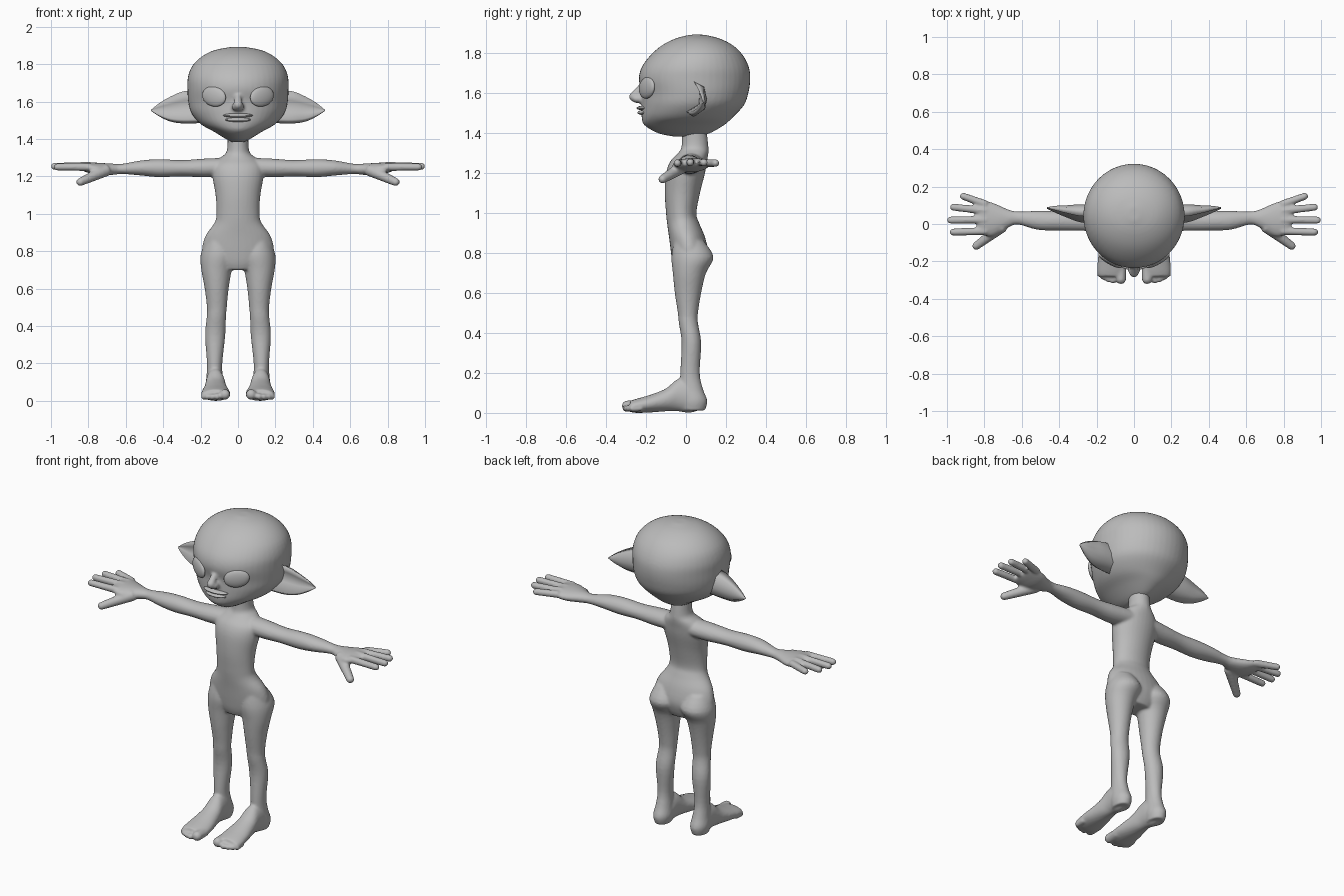
import bpy, bmesh, math
from mathutils import Vector, Matrix

if "Cube" in bpy.data.objects:
    bpy.data.objects.remove(bpy.data.objects["Cube"])

skin_mat = bpy.data.materials.new("plain grey")
skin_mat.diffuse_color = (0.5, 0.5, 0.5, 1)
skin_mat.use_nodes = True
skin_mat.node_tree.nodes["Principled BSDF"].inputs["Base Color"].default_value = skin_mat.diffuse_color


def skin(bm, rings):
    """Bridge equal-length rings of points into a closed tube."""
    vs = [[bm.verts.new(p) for p in r] for r in rings]
    n = len(vs[0])
    for a, b in zip(vs, vs[1:]):
        for i in range(n):
            j = (i + 1) % n
            bm.faces.new((a[i], a[j], b[j], b[i]))
    bm.faces.new(vs[0])
    bm.faces.new(vs[-1])


def refine(rows, steps=4):
    """Catmull-Rom interpolation between section rows."""
    out = []
    for k in range(len(rows) - 1):
        p0, p1, p2 = rows[max(k - 1, 0)], rows[k], rows[k + 1]
        p3 = rows[min(k + 2, len(rows) - 1)]
        for s in range(steps):
            t = s / steps
            out.append([0.5 * (2 * b + (c - a) * t + (2 * a - 5 * b + 4 * c - d) * t * t
                               + (3 * b - a - 3 * c + d) * t ** 3)
                        for a, b, c, d in zip(p0, p1, p2, p3)])
    return out + [list(rows[-1])]


def loft(bm, axis, rows, sx=1, n=32):
    """Elliptical sections (position, a0, a1, b0, b1) along an axis."""
    rings = []
    for t, a0, a1, b0, b1 in refine(rows):
        ring = []
        for i in range(n):
            w = 2 * math.pi * i / n
            a = (a0 + a1) / 2 + (a1 - a0) / 2 * math.cos(w)
            b = (b0 + b1) / 2 + (b1 - b0) / 2 * math.sin(w)
            p = {'x': (t, a, b), 'y': (a, t, b), 'z': (a, b, t)}[axis]
            ring.append((p[0] * sx, p[1], p[2]))
        rings.append(ring)
    skin(bm, rings)


def ball(bm, c, r, rot=Matrix()):
    m = Matrix.Translation(c) @ rot @ Matrix.Diagonal((*r, 1))
    bmesh.ops.create_uvsphere(bm, u_segments=24, v_segments=14, radius=1, matrix=m)


def digit(bm, p, q, r0, r1, sx=1):
    """Tapered rod with a rounded tip."""
    p, q = Vector((p[0] * sx, *p[1:])), Vector((q[0] * sx, *q[1:]))
    d = q - p
    m = Matrix.Translation((p + q) / 2) @ d.to_track_quat('Z', 'Y').to_matrix().to_4x4()
    bmesh.ops.create_cone(bm, cap_ends=True, segments=16, radius1=r0, radius2=r1,
                          depth=d.length, matrix=m)
    ball(bm, q, (r1, r1, r1))


def finish(bm, name, voxel=0, smooth=5):
    bmesh.ops.recalc_face_normals(bm, faces=bm.faces)
    for f in bm.faces:
        f.smooth = True
    me = bpy.data.meshes.new(name)
    bm.to_mesh(me)
    bm.free()
    me.materials.append(skin_mat)
    ob = bpy.data.objects.new(name, me)
    bpy.context.collection.objects.link(ob)
    if voxel:
        rm = ob.modifiers.new("blend", 'REMESH')
        rm.mode, rm.voxel_size, rm.use_smooth_shade = 'VOXEL', voxel, True
        sm = ob.modifiers.new("soften", 'SMOOTH')
        sm.factor, sm.iterations = 0.5, smooth
    return ob


# Body: torso and neck, then mirrored limbs
bm = bmesh.new()
torso = [(.70, .11, -.05, .08), (.74, .16, -.065, .10), (.80, .192, -.075, .112),
         (.88, .175, -.085, .095), (.95, .127, -.095, .066), (1.0, .115, -.10, .052),
         (1.1, .12, -.106, .07), (1.2, .137, -.10, .095), (1.26, .135, -.078, .105),
         (1.30, .095, -.04, .112), (1.335, .06, -.022, .112), (1.44, .055, -.02, .10)]
loft(bm, 'z', [(z, -h, h, a, b) for z, h, a, b in torso])
arm = [(.06, -.04, .09, 1.2, 1.3), (.18, -.04, .08, 1.195, 1.295), (.3, -.036, .07, 1.2, 1.287),
       (.42, -.036, .07, 1.196, 1.292), (.52, -.03, .07, 1.205, 1.285),
       (.62, -.003, .067, 1.213, 1.267), (.67, -.018, .077, 1.208, 1.268),
       (.75, -.065, .112, 1.205, 1.273), (.81, -.06, .125, 1.222, 1.274),
       (.84, -.045, .11, 1.235, 1.265)]
leg = [(.86, .04, .17, -.06, .09), (.78, .008, .2, -.073, .138), (.70, .033, .196, -.066, .10),
       (.6, .05, .178, -.056, .076), (.5, .06, .166, -.041, .06), (.45, .064, .167, -.036, .06),
       (.35, .068, .176, -.022, .076), (.2, .084, .166, -.029, .069), (.12, .08, .17, -.03, .085),
       (.06, .073, .177, -.03, .107), (.012, .083, .167, -.02, .095)]
foot = [(.08, .09, .16, .02, .08), (.02, .075, .172, .0, .16), (-.04, .07, .172, .008, .17),
        (-.1, .06, .18, .008, .122), (-.18, .045, .193, .002, .09), (-.25, .04, .197, .0, .07),
        (-.28, .045, .19, .005, .06)]
fingers = [((.79, .105, 1.25), (.912, .148, 1.25)), ((.79, .07, 1.255), (.965, .09, 1.253)),
           ((.79, .022, 1.257), (.981, .021, 1.254)), ((.79, -.038, 1.25), (.966, -.043, 1.25))]
toes = [(.07, -.294, .028), (.112, -.302, .017), (.138, -.296, .016),
        (.161, -.285, .016), (.181, -.27, .016)]
for s in (1, -1):
    loft(bm, 'x', arm, s)
    loft(bm, 'z', leg, s)
    loft(bm, 'y', foot, s)
    for p, q in fingers:
        digit(bm, p, q, .021, .0195, s)
    digit(bm, (.70, -.01, 1.235), (.843, -.117, 1.17), .033, .022, s)
    for x, y, r in toes:
        digit(bm, (x, -.22, r + .008), (x, y, r + .006), r, r, s)
finish(bm, "body", .0075)

# Head with nose
bm = bmesh.new()
head = [(1.383, .03, -.06, .06), (1.40, .065, -.14, .12), (1.44, .13, -.208, .19),
        (1.48, .2, -.222, .235), (1.54, .25, -.222, .29), (1.60, .266, -.222, .312),
        (1.67, .27, -.236, .322), (1.73, .268, -.222, .315), (1.79, .245, -.178, .285),
        (1.84, .195, -.12, .235), (1.875, .125, -.05, .165), (1.893, .03, .02, .09)]
loft(bm, 'z', [(z, -h, h, a, b) for z, h, a, b in head], n=48)
digit(bm, (0, -.212, 1.645), (0, -.262, 1.583), .014, .024)
ball(bm, (0, -.24, 1.572), (.036, .035, .022))
finish(bm, "head", .009, 3)

# Lips
bm = bmesh.new()
ball(bm, (0, -.212, 1.526), (.08, .035, .012))
ball(bm, (0, -.209, 1.503), (.068, .034, .013))
finish(bm, "lips")

# Eyes: shallow almond domes turned outward
for s, side in ((1, "left"), (-1, "right")):
    bm = bmesh.new()
    rot = Matrix.Rotation(s * math.radians(30), 4, 'Z') @ Matrix.Rotation(-s * math.radians(12), 4, 'Y')
    ball(bm, (s * .128, -.196, 1.627), (.073, .02, .053), rot)
    finish(bm, side + "_eye")

# Ears: cupped pointed crescents (front-back fraction, height fraction)
cup = [(.35, 1), (.62, .7), (.6, .35), (0, .13), (.3, 0), (.9, .22), (1, .5), (.85, .85)]
ear = [(.2, 0, .105, 1.485, 1.66), (.29, .01, .105, 1.483, 1.655), (.36, .035, .1, 1.493, 1.627),
       (.42, .06, .097, 1.52, 1.592), (.465, .082, .09, 1.55, 1.556)]
for s, side in ((1, "left"), (-1, "right")):
    bm = bmesh.new()
    skin(bm, [[(s * x, a + f * (b - a), c + g * (d - c)) for f, g in cup]
              for x, a, b, c, d in refine(ear)])
    finish(bm, side + "_ear")
